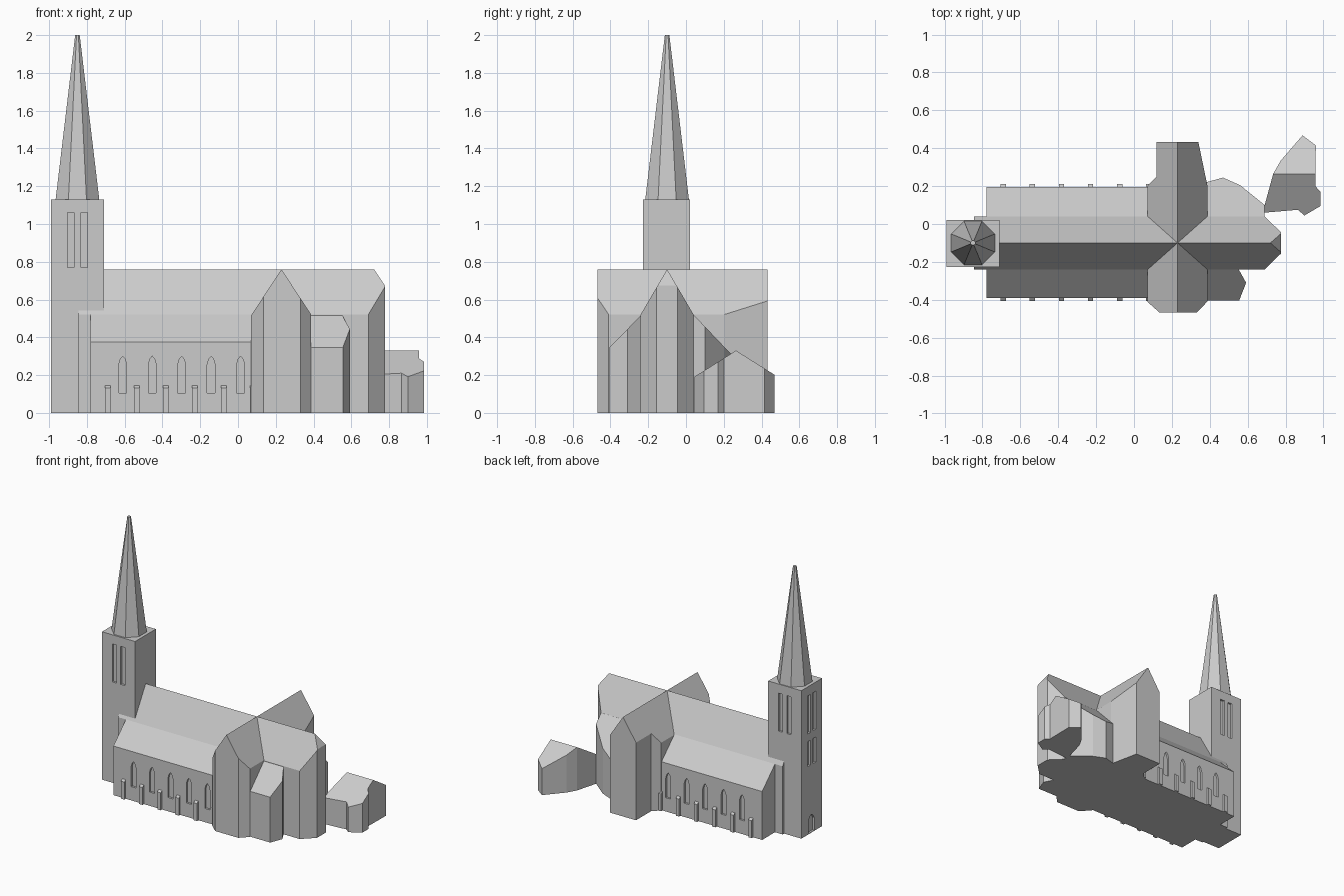
import bpy, bmesh, math
from mathutils import Vector

if "Cube" in bpy.data.objects:
    bpy.data.objects.remove(bpy.data.objects["Cube"])

stone = bpy.data.materials.new("pale_grey")
stone.diffuse_color = (0.6, 0.6, 0.6, 1)
stone.use_nodes = True
stone.node_tree.nodes["Principled BSDF"].inputs["Base Color"].default_value = stone.diffuse_color
AXIS = -0.10                      # y of the main ridge


def finish(name, bm):
    bmesh.ops.recalc_face_normals(bm, faces=bm.faces[:])
    me = bpy.data.meshes.new(name)
    bm.to_mesh(me)
    bm.free()
    me.materials.append(stone)
    ob = bpy.data.objects.new(name, me)
    bpy.context.scene.collection.objects.link(ob)
    return ob


def building(name, plan, roof, creases=()):
    """Walls over a plan outline, topped by the roof height function.
    Creases (point, normal) split the plan where the roof folds."""
    bm = bmesh.new()
    bm.faces.new([bm.verts.new((x, y, 0)) for x, y in plan])
    for co, no in creases:
        bmesh.ops.bisect_plane(bm, geom=bm.verts[:] + bm.edges[:] + bm.faces[:], dist=1e-5,
                               plane_co=(*co, 0), plane_no=(*no, 0))
    floor = bm.faces[:]
    rim = [e for e in bm.edges if len(e.link_faces) == 1]
    top = {v: bm.verts.new((v.co.x, v.co.y, roof(v.co.x, v.co.y))) for v in bm.verts[:]}
    for f in floor:
        bm.faces.new([top[v] for v in f.verts])
    for e in rim:
        a, b = e.verts
        bm.faces.new((a, b, top[b], top[a]))
    return finish(name, bm)


def rect(x0, x1, y0, y1):
    return [(x0, y0), (x1, y0), (x1, y1), (x0, y1)]


def niche(bm, side, face, u, w, z0, z1, spring=None, depth=0.015):
    """Cutter for one opening; side 'x' or 'y' is the wall's normal axis."""
    h = w / 2
    if spring is None:
        prof = [(u - h, z0), (u + h, z0), (u + h, z1), (u - h, z1)]
    else:
        m = spring + (z1 - spring) * 0.65
        prof = [(u - h, z0), (u + h, z0), (u + h, spring), (u + h * 0.6, m),
                (u, z1), (u - h * 0.6, m), (u - h, spring)]
    rings = []
    for d in (face - depth, face + depth):
        rings.append([bm.verts.new((d, p, z) if side == 'x' else (p, d, z)) for p, z in prof])
    a, b = rings
    bm.faces.new(a)
    bm.faces.new(b[::-1])
    for i in range(len(a)):
        j = (i + 1) % len(a)
        bm.faces.new((a[i], b[i], b[j], a[j]))


def cut(ob, bm):
    cutter = finish(ob.name + "_cutter", bm)
    cutter.hide_render = True
    mod = ob.modifiers.new("openings", 'BOOLEAN')
    mod.operation, mod.solver, mod.object = 'DIFFERENCE', 'EXACT', cutter
    bpy.context.view_layer.update()
    dg = bpy.context.evaluated_depsgraph_get()
    me = bpy.data.meshes.new_from_object(ob.evaluated_get(dg))
    ob.modifiers.clear()
    ob.data = me
    bpy.data.objects.remove(cutter)


# tower with belfry slits and west door
tower = building("tower", rect(-0.99, -0.71, -0.228, 0.022), lambda x, y: 1.13)
bm = bmesh.new()
for u in (-0.885, -0.815):
    for face in (-0.228, 0.022):
        niche(bm, 'y', face, u, 0.035, 0.77, 1.06)
for u in (-0.135, -0.07):
    niche(bm, 'x', -0.99, u, 0.035, 0.77, 1.06)
    niche(bm, 'x', -0.99, u, 0.035, 0.52, 0.71)
niche(bm, 'x', -0.99, AXIS, 0.07, 0.005, 0.14, 0.10)
cut(tower, bm)

# eight-sided spire
bm = bmesh.new()
bmesh.ops.create_cone(bm, cap_ends=True, segments=8, radius1=0.125, radius2=0.013, depth=0.87)
for v in bm.verts:
    a = math.atan2(v.co.y, v.co.x)
    r = v.co.xy.length
    a = (math.floor(a / (math.pi / 4) + 1e-4) + 0.5) * math.pi / 4
    v.co = Vector((-0.85 + r * math.cos(a), AXIS + r * math.sin(a), v.co.z + 1.565))
finish("spire", bm)


# nave: steep upper roof, shallower over the aisles
def nave_roof(x, y):
    d = abs(y - AXIS)
    return 0.76 - 1.71 * d if d <= 0.14 else 0.52 - 0.967 * (d - 0.14)


ridge = ((0, AXIS), (0, 1))
nave = building("nave", rect(-0.78, 0.23, -0.39, 0.195), nave_roof,
                [ridge, ((0, -0.24), (0, 1)), ((0, 0.04), (0, 1))])
bm = bmesh.new()
for i in range(5):
    for face in (-0.39, 0.195):
        niche(bm, 'y', face, -0.61 + i * 0.156, 0.042, 0.105, 0.30, 0.255)
cut(nave, bm)
building("west_bay", rect(-0.845, -0.78, -0.24, 0.04), nave_roof, [ridge])

# buttresses along both aisles
for i in range(6):
    x = -0.69 + i * 0.1535
    for wall, out in ((-0.39, -1), (0.195, 1)):
        y0, y1 = sorted((wall - out * 0.005, wall + out * 0.017))
        building("buttress", rect(x - 0.014, x + 0.014, y0, y1),
                 lambda px, py: 0.15 - max(0, (py - wall) * out))

# transept with chamfered corners
building("transept", [(0.07, -0.41), (0.135, -0.468), (0.33, -0.468), (0.387, -0.41),
                      (0.387, 0.205), (0.34, 0.432), (0.12, 0.432), (0.12, 0.25), (0.07, 0.20)],
         lambda x, y: 0.76 - 1.52 * abs(x - 0.23), [((0.23, 0), (1, 0))])

# choir with a hipped east end
hip = (0.72, AXIS)
building("choir", [(0.23, -0.24), (0.69, -0.24), (0.777, -0.155), (0.777, -0.045),
                   (0.69, 0.04), (0.23, 0.04)],
         lambda x, y: 0.76 - max(1.71 * abs(y - AXIS), 1.5 * (x - 0.72)),
         [ridge, (hip, (0.877, -1)), (hip, (0.877, 1))])

# lean-to chapels beside the choir
building("north_chapel", [(0.38, 0.03), (0.69, 0.03), (0.69, 0.10), (0.56, 0.205),
                          (0.47, 0.245), (0.38, 0.22)],
         lambda x, y: 0.52 - 1.05 * (y - 0.04))
building("south_chapel", [(0.38, -0.235), (0.38, -0.405), (0.555, -0.405), (0.592, -0.31),
                          (0.55, -0.235)],
         lambda x, y: 0.515 + 1.02 * (y + 0.24))

# small sacristy at the north-east corner
building("sacristy", [(0.69, 0.06), (0.865, 0.075), (0.90, 0.045), (0.985, 0.095),
                      (0.985, 0.17), (0.957, 0.20), (0.96, 0.415), (0.89, 0.468),
                      (0.775, 0.335), (0.735, 0.265), (0.69, 0.10)],
         lambda x, y: 0.33 - 0.63 * abs(y - 0.265), [((0, 0.265), (0, 1))])
